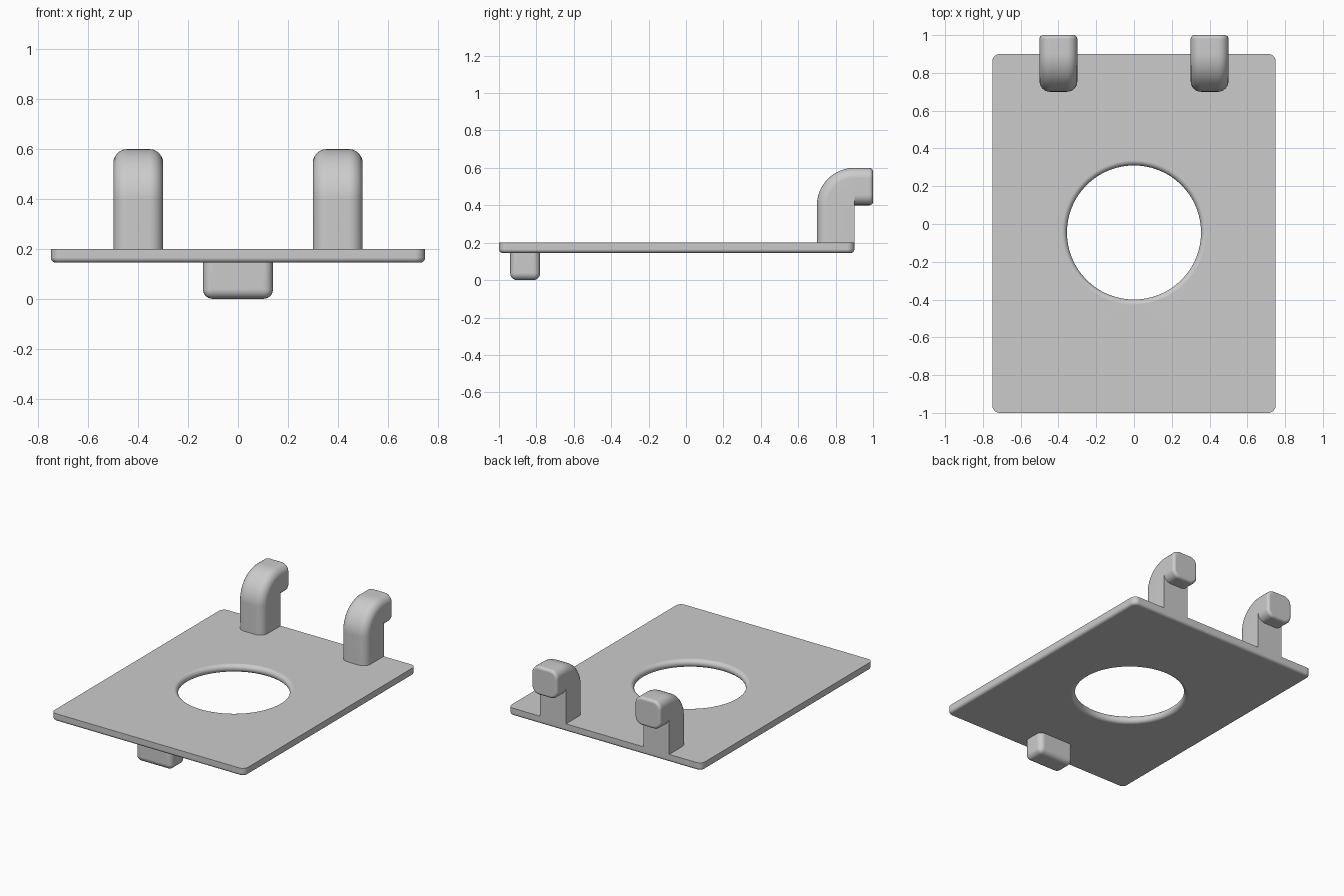
import bpy, bmesh
from math import sin, cos, pi, radians

if "Cube" in bpy.data.objects:
    bpy.data.objects.remove(bpy.data.objects["Cube"])

grey = bpy.data.materials.new("light grey")
grey.diffuse_color = (0.6, 0.6, 0.6, 1)
grey.use_nodes = True
grey.node_tree.nodes["Principled BSDF"].inputs["Base Color"].default_value = grey.diffuse_color


def rounded_rect(x0, x1, y0, y1, radii, k):
    """Counter-clockwise outline; one radius per corner, from upper right."""
    corners = [(x1, y1, -1, -1), (x0, y1, 1, -1), (x0, y0, 1, 1), (x1, y0, -1, 1)]
    pts = []
    for q, ((x, y, sx, sy), r) in enumerate(zip(corners, radii)):
        for i in range(k):
            a = (q + i / (k - 1)) * pi / 2
            pts.append((x + sx * r + r * cos(a), y + sy * r + r * sin(a)))
    return pts


def loft(name, rings, closed=False, cap_end=False):
    """Skin a list of equal-length rings into one smooth-shaded object."""
    bm = bmesh.new()
    loops = [[bm.verts.new(p) for p in ring] for ring in rings]
    pairs = list(zip(loops, loops[1:]))
    if closed:
        pairs.append((loops[-1], loops[0]))
    for a, b in pairs:
        n = len(a)
        for i in range(n):
            j = (i + 1) % n
            bm.faces.new((a[i], a[j], b[j], b[i]))
    if cap_end:
        bm.faces.new(loops[-1])
    bmesh.ops.remove_doubles(bm, verts=bm.verts, dist=1e-5)
    bmesh.ops.recalc_face_normals(bm, faces=bm.faces)
    me = bpy.data.meshes.new(name)
    bm.to_mesh(me)
    bm.free()
    ob = bpy.data.objects.new(name, me)
    bpy.context.collection.objects.link(ob)
    finish(ob)
    return ob


def finish(ob):
    ob.data.materials.append(grey)
    bpy.ops.object.select_all(action='DESELECT')
    ob.select_set(True)
    bpy.context.view_layer.objects.active = ob
    bpy.ops.object.shade_smooth_by_angle(angle=radians(35))
    mod = ob.modifiers.new("Even shading", 'WEIGHTED_NORMAL')
    mod.keep_sharp = True


# Plate: sharp top rim, rounded lower rim, hole with rounded edges
K, TOP, BOT = 20, 0.2, 0.145
N = 4 * K


def outline(inset, z):
    r = 0.04 - inset
    return [(x, y, z) for x, y in rounded_rect(
        -0.75 + inset, 0.75 - inset, -1 + inset, 0.9 - inset, [r] * 4, K)]


def circle(r, z):
    return [(r * cos((i + 0.5) * 2 * pi / N), -0.045 + r * sin((i + 0.5) * 2 * pi / N), z)
            for i in range(N)]


rings = [outline(0, TOP)]
R = 0.02
for s in range(6):
    a = s / 5 * pi / 2
    rings.append(outline(R * (1 - cos(a)), BOT + R * (1 - sin(a))))
half = (TOP - BOT) / 2
for s in range(13):
    a = -pi / 2 + s / 12 * pi
    rings.append(circle(0.355 + half * (1 - cos(a)), BOT + half + half * sin(a)))
loft("plate", rings, closed=True)


# Hooks: upright stem, quarter bend about its inner edge, short tip
def section(place, inner, inset=0.0):
    c, f = 0.055, inset
    ro = c - f
    ri = max(inner - f, 0)
    pts = rounded_rect(-0.1 + f, 0.1 - f, f, 0.2 - f, [ro, ro, ri, ri], 7)
    return [place(x, d) for x, d in pts]


def hook(name, cx):
    rings = [section(lambda x, d: (cx + x, 0.9 - d, 0.2), 0)]
    for s in range(17):
        a = s / 16 * pi / 2
        rings.append(section(
            lambda x, d: (cx + x, 0.9 - d * cos(a), 0.4 + d * sin(a)), 0))
    rings.append(section(lambda x, d: (cx + x, 0.9, 0.4 + d), 0.055))
    for s in range(6):
        a = s / 5 * pi / 2
        rings.append(section(
            lambda x, d: (cx + x, 0.98 + 0.02 * sin(a), 0.4 + d),
            0.055, 0.02 * (1 - cos(a))))
    loft(name, rings, cap_end=True)


hook("left_hook", -0.4)
hook("right_hook", 0.4)

# Foot under the front edge
bpy.ops.mesh.primitive_cube_add(size=1, location=(0, -0.86, 0.095))
foot = bpy.context.object
foot.name = "foot"
foot.scale = (0.28, 0.16, 0.19)
bpy.ops.object.transform_apply(location=False, rotation=False, scale=True)
bevel = foot.modifiers.new("Rounded edges", 'BEVEL')
bevel.width = 0.037
bevel.segments = 6
finish(foot)
